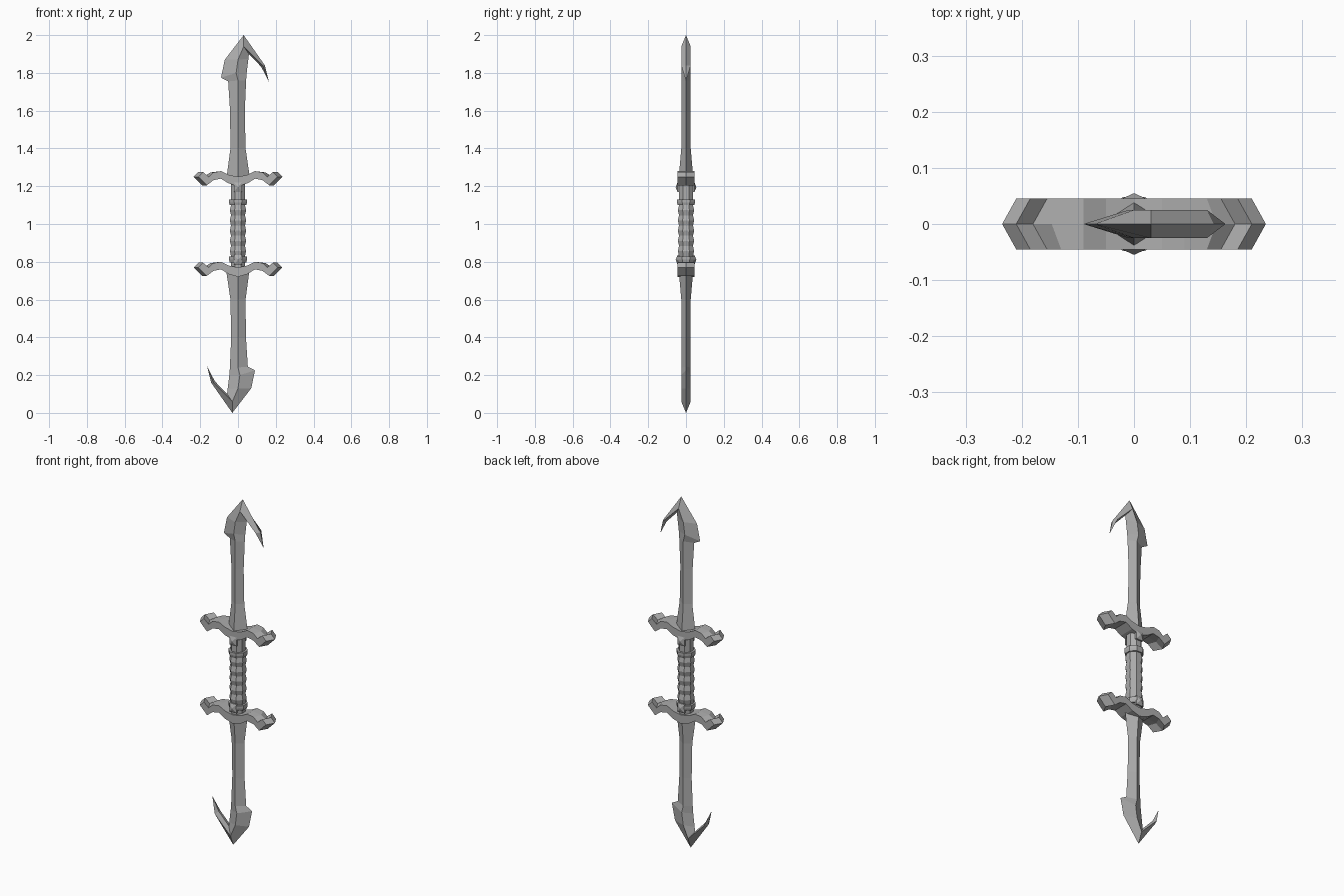
import bpy, bmesh, math
from mathutils import Matrix, Vector

cube = bpy.data.objects.get("Cube")
if cube:
    bpy.data.objects.remove(cube, do_unlink=True)

steel = bpy.data.materials.new("grey_steel")
steel.use_nodes = True
COLOUR = (0.42, 0.42, 0.42, 1)
steel.diffuse_color = COLOUR
steel.node_tree.nodes["Principled BSDF"].inputs["Base Color"].default_value = COLOUR


def finish(name, bm, turn=None):
    """Turn a bmesh into a flat shaded object."""
    if turn:
        bm.transform(turn)
    bmesh.ops.recalc_face_normals(bm, faces=bm.faces)
    mesh = bpy.data.meshes.new(name)
    bm.to_mesh(mesh)
    bm.free()
    mesh.materials.append(steel)
    ob = bpy.data.objects.new(name, mesh)
    bpy.context.collection.objects.link(ob)
    return ob


def loft(bm, rings, cap_end=True):
    """Skin a list of closed rings of vertices."""
    for a, b in zip(rings, rings[1:]):
        n = len(a)
        for i in range(n):
            j = (i + 1) % n
            bm.faces.new((a[i], a[j], b[j], b[i]))
    bm.faces.new(rings[0])
    if cap_end:
        bm.faces.new(rings[-1])


# Hooked blade: outer edge, ridge, inner edge (x, z each), half thickness
BLADE = [
    ((-.06, 1.25), (0, 1.25), (.062, 1.25), .038),
    ((-.04, 1.40), (0, 1.40), (.04, 1.40), .025),
    ((-.042, 1.60), (0, 1.60), (.036, 1.60), .025),
    ((-.052, 1.755), (0, 1.76), (.043, 1.76), .025),
    ((-.09, 1.775), (-.01, 1.80), (.046, 1.80), .025),
    ((-.07, 1.87), (.0, 1.87), (.055, 1.875), .025),
    ((.03, 2.0), (.03, 1.94), (.058, 1.90), .025),
    ((.142, 1.84), (.13, 1.84), (.123, 1.832), .025),
]


def blade(name, turn=None):
    bm = bmesh.new()
    rings = []
    for (lx, lz), (mx, mz), (rx, rz), t in BLADE:
        pts = [(lx, 0, lz), (mx, -t, mz), (rx, 0, rz), (mx, t, mz)]
        rings.append([bm.verts.new(p) for p in pts])
    loft(bm, rings, cap_end=False)
    tip = bm.verts.new((.163, 0, 1.755))
    last = rings[-1]
    for i in range(4):
        bm.faces.new((last[i], last[(i + 1) % 4], tip))
    finish(name, bm, turn)


half_turn = Matrix.Translation((0, 0, 1)) @ Matrix.Rotation(math.pi, 4, 'Y') @ Matrix.Translation((0, 0, -1))
blade("upper_blade")
blade("lower_blade", half_turn)

# Wavy crossguard: right half outline (x, z); the middle column pushes the ends to a keel
UPPER = [(0, 1.25), (.05, 1.26), (.09, 1.28), (.13, 1.273), (.155, 1.25), (.185, 1.275), (.21, 1.25)]
LOWER = [(.165, 1.205), (.13, 1.232), (.09, 1.24), (.05, 1.215), (0, 1.20)]


def guard(name, dz):
    half = UPPER + LOWER
    outline = half + [(-x, z) for x, z in reversed(half) if x > 0]
    bm = bmesh.new()
    rings = []
    for y, push in ((-.045, 0), (0, .025), (.045, 0)):
        ring = []
        for x, z in outline:
            shift = push * max(0, min(1, (abs(x) - .09) / .06))
            ring.append(bm.verts.new((x + math.copysign(shift, x), y, z + dz)))
        rings.append(ring)
    loft(bm, rings)
    finish(name, bm)


guard("upper_guard", 0)
guard("lower_guard", -.48)


# Eight sided grip parts, flats facing front and sides
def octagon_stack(name, levels):
    bm = bmesh.new()
    rings = []
    for z, r in levels:
        ring = []
        for i in range(8):
            a = math.pi / 8 + i * math.pi / 4
            k = r / math.cos(math.pi / 8)
            ring.append(bm.verts.new((k * math.cos(a), k * math.sin(a), z)))
        rings.append(ring)
    loft(bm, rings)
    finish(name, bm)


wave = [(.83 + i * .027, .043 if i % 2 else .037) for i in range(11)]
octagon_stack("grip", [(.76, .036)] + wave + [(1.22, .036)])
for name, z in (("upper_collar", 1.115), ("lower_collar", .812)):
    octagon_stack(name, [(z - .015, .044), (z, .048), (z + .015, .048)])

# Pyramid studs on the front and back of each guard
for place, z in (("upper", 1.195), ("lower", .81)):
    for side, s in (("front", -1), ("back", 1)):
        bm = bmesh.new()
        base = [bm.verts.new((x, s * .036, z + h)) for x, h in
                ((-.022, -.025), (.022, -.025), (.022, .025), (-.022, .025))]
        mid = [bm.verts.new((v.co.x, s * .045, v.co.z)) for v in base]
        loft(bm, [base, mid], cap_end=False)
        peak = bm.verts.new((0, s * .055, z))
        for i in range(4):
            bm.faces.new((mid[i], mid[(i + 1) % 4], peak))
        finish(f"{place}_{side}_stud", bm)
